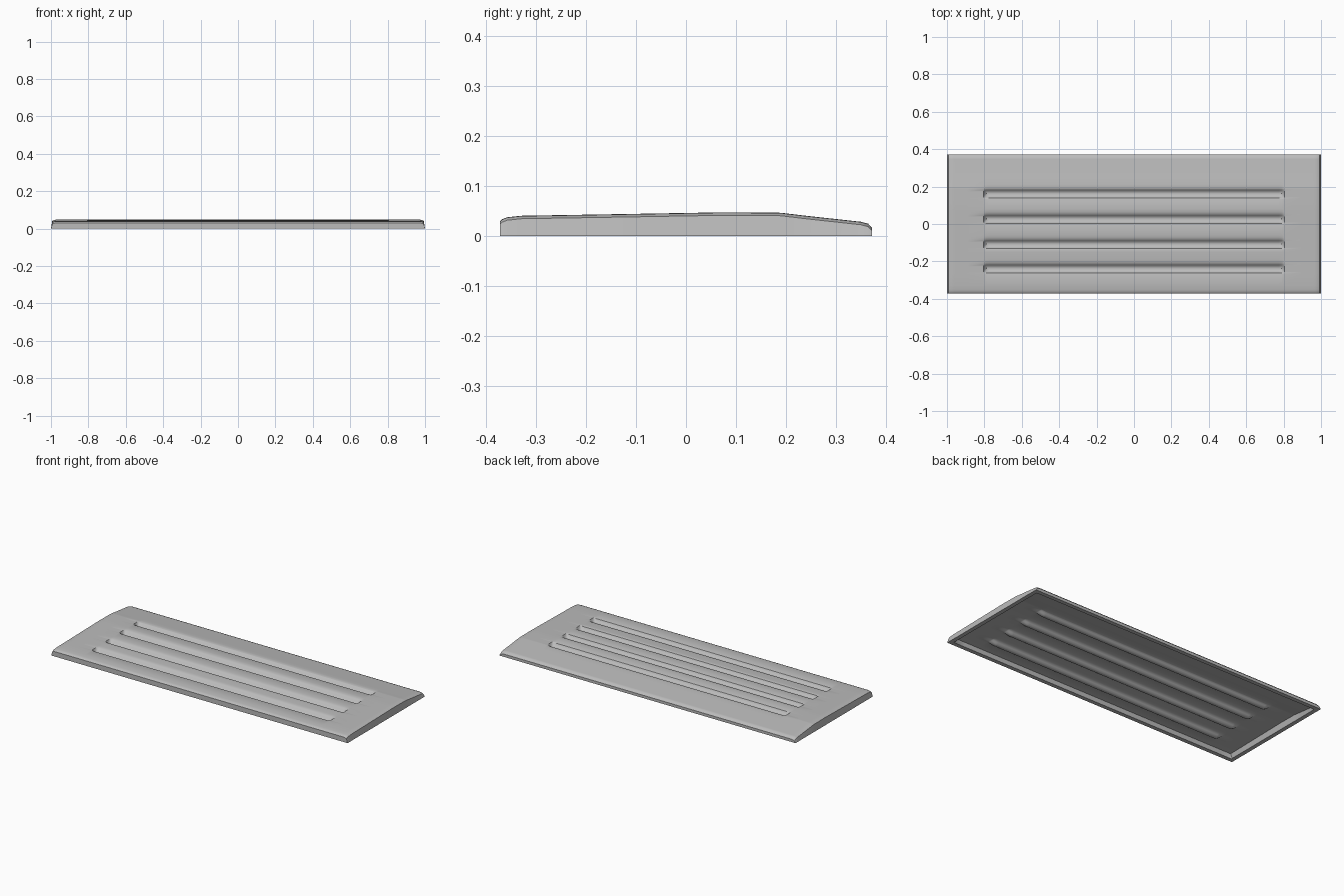
import bpy
import bmesh
import math

cube = bpy.data.objects.get("Cube")
if cube:
    bpy.data.objects.remove(cube, do_unlink=True)

HALF_X, HALF_Y = 1.0, 0.372
SHEET = 0.016           # thickness of the pressed sheet
DEPTH = 0.021           # depth of the louvre channels
LOUVRES = [0.175, 0.04, -0.095, -0.225]

# Side profile of the top surface: (y, z)
PROFILE = [(-0.372, 0.03), (-0.368, 0.034), (-0.358, 0.038), (-0.33, 0.041),
           (-0.15, 0.044), (0.08, 0.048), (0.19, 0.047), (0.24, 0.041),
           (0.35, 0.029), (0.365, 0.025), (0.372, 0.017)]

# Cross-section of one channel: (offset in y, share of the depth)
CHANNEL = [(-0.042, 0), (-0.036, 0.12), (-0.031, 0.6), (-0.023, 0.88),
           (-0.012, 1), (-0.002, 0.92), (0.006, 0.5), (0.013, 0.2),
           (0.024, 0.06), (0.035, 0)]


def interp(points, t):
    if t <= points[0][0]:
        return points[0][1]
    for (a, u), (b, v) in zip(points, points[1:]):
        if t <= b:
            return u + (v - u) * (t - a) / (b - a)
    return points[-1][1]


def channel(x, y, soft):
    """Depth of the pressed channels; soft rounds off their ends."""
    end = min(1, max(0, (0.81 - abs(x)) / soft))
    return DEPTH * math.sin(end * math.pi / 2) * sum(interp(CHANNEL, y - c) for c in LOUVRES)


def top_z(x, y):
    edge = max(0, (abs(x) - 0.975) / 0.025)
    return interp(PROFILE, y) - 0.006 * edge ** 2 - channel(x, y, 0.015)


def under_z(x, y):
    # Flat rim around the recessed underside
    inset = min(HALF_X - abs(x), HALF_Y - abs(y))
    if inset < 0.026:
        return 0.0
    return max(0.004, interp(PROFILE, y) - SHEET - channel(x, y, 0.04))


# Grid lines, closer together at rims, channels and channel ends
half = [HALF_X, 0.994, 0.985, 0.975, 0.965, 0.9, 0.81, 0.805, 0.795, 0.78, 0.77]
half += [i * 0.1 for i in range(1, 8)]
xs = sorted([-x for x in half] + [0] + half)
ys = sorted({round(y, 4) for y, z in PROFILE}
            | {round(c + t, 4) for c in LOUVRES for t, d in CHANNEL}
            | {-0.347, -0.34, 0.34, 0.347})

bm = bmesh.new()


def sheet(height, scale, flip):
    grid = [[bm.verts.new((x * scale, y, height(x, y))) for x in xs] for y in ys]
    for r0, r1 in zip(grid, grid[1:]):
        for i in range(len(xs) - 1):
            face = [r0[i], r0[i + 1], r1[i + 1], r1[i]]
            bm.faces.new(face[::-1] if flip else face)
    return (grid[0] + [r[-1] for r in grid[1:]]
            + grid[-1][-2::-1] + [r[0] for r in grid[-2:0:-1]])


top_loop = sheet(top_z, 0.993, False)
under_loop = sheet(under_z, 1.0, True)

# Outer walls joining the top to the rim
for i in range(len(top_loop)):
    j = (i + 1) % len(top_loop)
    bm.faces.new([under_loop[i], under_loop[j], top_loop[j], top_loop[i]])
bmesh.ops.recalc_face_normals(bm, faces=bm.faces)

mesh = bpy.data.meshes.new("louvred_panel")
bm.to_mesh(mesh)
bm.free()
panel = bpy.data.objects.new("louvred_panel", mesh)
bpy.context.collection.objects.link(panel)

# Plain grey metal
grey = bpy.data.materials.new("plain_grey")
grey.use_nodes = True
colour = (0.5, 0.5, 0.5, 1)
grey.diffuse_color = colour
grey.node_tree.nodes["Principled BSDF"].inputs["Base Color"].default_value = colour
mesh.materials.append(grey)

bpy.ops.object.select_all(action='DESELECT')
panel.select_set(True)
bpy.context.view_layer.objects.active = panel
bpy.ops.object.shade_smooth_by_angle(angle=math.radians(40))
